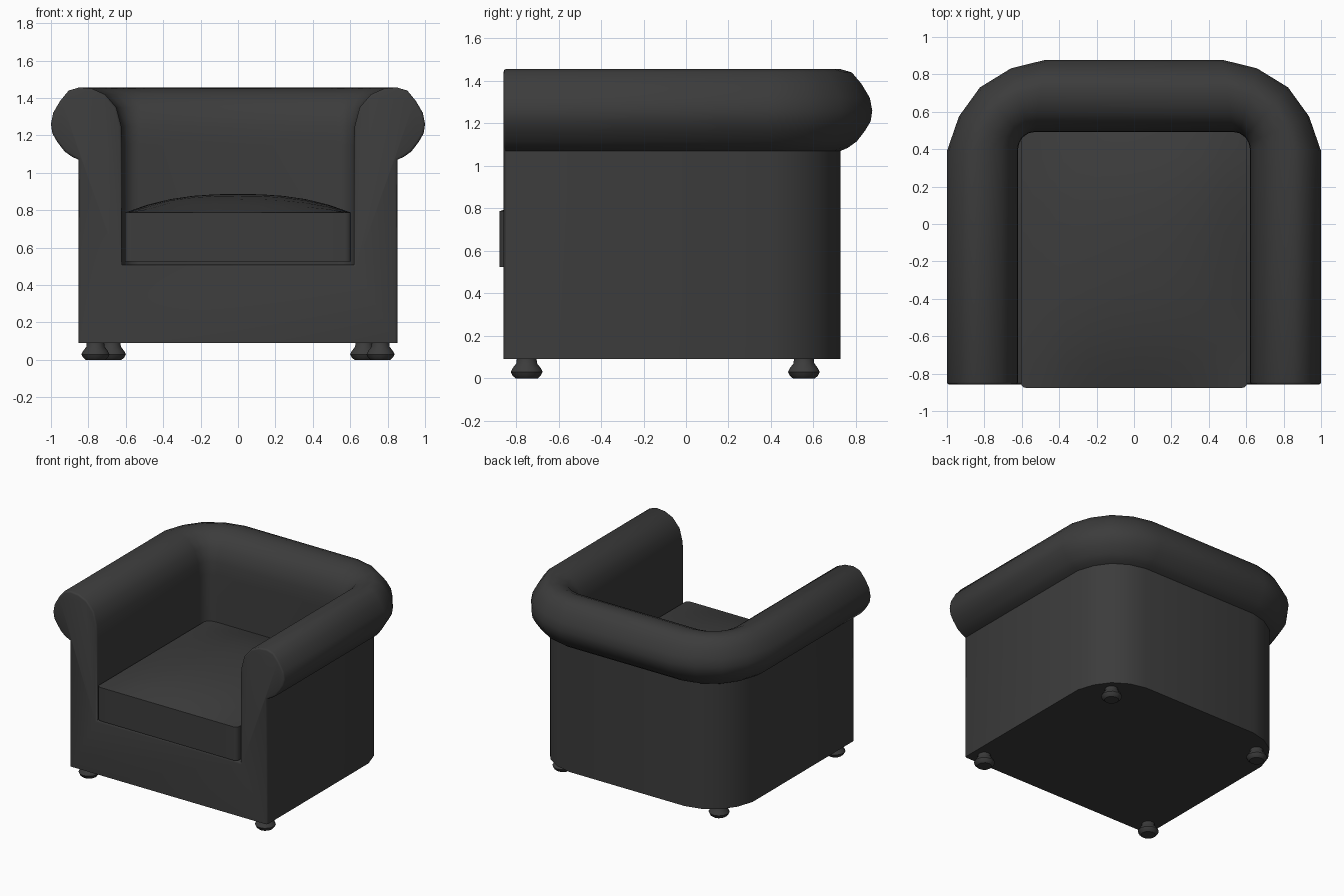
import bpy, bmesh, math
from mathutils import Vector

if "Cube" in bpy.data.objects:
    bpy.data.objects.remove(bpy.data.objects["Cube"])

leather = bpy.data.materials.new("dark_leather")
leather.diffuse_color = (0.045, 0.045, 0.045, 1)
leather.use_nodes = True
leather.node_tree.nodes["Principled BSDF"].inputs["Base Color"].default_value = leather.diffuse_color
FRONT = -0.858


def finish(bm, name, angle=40):
    bmesh.ops.recalc_face_normals(bm, faces=bm.faces)
    mesh = bpy.data.meshes.new(name)
    bm.to_mesh(mesh)
    bm.free()
    mesh.materials.append(leather)
    ob = bpy.data.objects.new(name, mesh)
    bpy.context.collection.objects.link(ob)
    bpy.ops.object.select_all(action='DESELECT')
    bpy.context.view_layer.objects.active = ob
    ob.select_set(True)
    bpy.ops.object.shade_smooth_by_angle(angle=math.radians(angle))
    return ob


# Body: rolled arm section swept round the U between an inner and outer path
section = [(0, .51), (0, 1.15), (.01, 1.25), (.08, 1.35), (.24, 1.42), (.42, 1.45),
           (.6, 1.457), (.75, 1.44), (.87, 1.385), (.97, 1.32), (1, 1.26), (.98, 1.21),
           (.91, 1.165), (.81, 1.115), (.7, 1.085), (.61, 1.07), (.61, .09)]
outer = [(1, FRONT), (1, .39), (.936, .575), (.824, .73), (.658, .832), (.476, .877)]
inner = [(.62, FRONT), (.62, .40), (.613, .434), (.594, .464), (.564, .485), (.53, .492)]
stations = list(zip(inner, outer))
stations += [((-i[0], i[1]), (-o[0], o[1])) for i, o in reversed(stations)]

bm = bmesh.new()
rings = []
for i, o in stations:
    i, o = Vector(i), Vector(o)
    rings.append([bm.verts.new((*i.lerp(o, u), z)) for u, z in section])
for a, b in zip(rings, rings[1:]):
    for k in range(len(section) - 1):
        bm.faces.new((a[k], a[k + 1], b[k + 1], b[k]))
front = bm.faces.new(rings[0] + rings[-1][::-1])
bm.faces.new([r[0] for r in rings])     # seat deck
bm.faces.new([r[-1] for r in rings])    # underside
rim = [e for e in front.edges if max(v.co.z for v in e.verts) > .1]
bmesh.ops.recalc_face_normals(bm, faces=bm.faces)
bmesh.ops.bevel(bm, geom=rim, offset=.012, segments=2, profile=.5, affect='EDGES')
finish(bm, "armchair_body", 50)

# Seat cushion with a domed top
bm = bmesh.new()
N = 10
y0, y1, half = -.877, .492, .605
bmesh.ops.create_grid(bm, x_segments=N, y_segments=N, size=1)
base = bmesh.ops.extrude_face_region(bm, geom=bm.faces[:])
top = {v for v in base["geom"] if isinstance(v, bmesh.types.BMVert)}
for v in bm.verts:
    u, w = v.co.x, v.co.y
    crown = .1 * (1 - abs(u) ** 2.5) * (1 - abs(w) ** 2.5)
    v.co = (u * half, (y0 + y1) / 2 + w * (y1 - y0) / 2,
            .787 + crown if v in top else .525)
corners = [e for e in bm.edges
           if abs(e.verts[0].co.z - e.verts[1].co.z) > .2
           and all(abs(abs(v.co.x) - half) < .001 for v in e.verts)
           and (abs(e.verts[0].co.y - y0) < .001 or abs(e.verts[0].co.y - y1) < .001)]
bmesh.ops.bevel(bm, geom=corners, offset=.03, segments=3, profile=.5, affect='EDGES')
finish(bm, "seat_cushion")

# Turned feet
foot = [(.052, 0), (.066, .012), (.075, .03), (.066, .048), (.049, .07), (.046, .095)]
SIDES = 12
for name, x, y in (("front", .762, -.75), ("back", .675, .555)):
    for side, s in (("right", 1), ("left", -1)):
        bm = bmesh.new()
        loops = [[bm.verts.new((s * x + r * math.cos(2 * math.pi * k / SIDES),
                                y + r * math.sin(2 * math.pi * k / SIDES), z))
                  for k in range(SIDES)] for r, z in foot]
        for a, b in zip(loops, loops[1:]):
            for k in range(SIDES):
                n = (k + 1) % SIDES
                bm.faces.new((a[k], a[n], b[n], b[k]))
        bm.faces.new(loops[0])
        bm.faces.new(loops[-1])
        finish(bm, f"{name}_{side}_foot")
